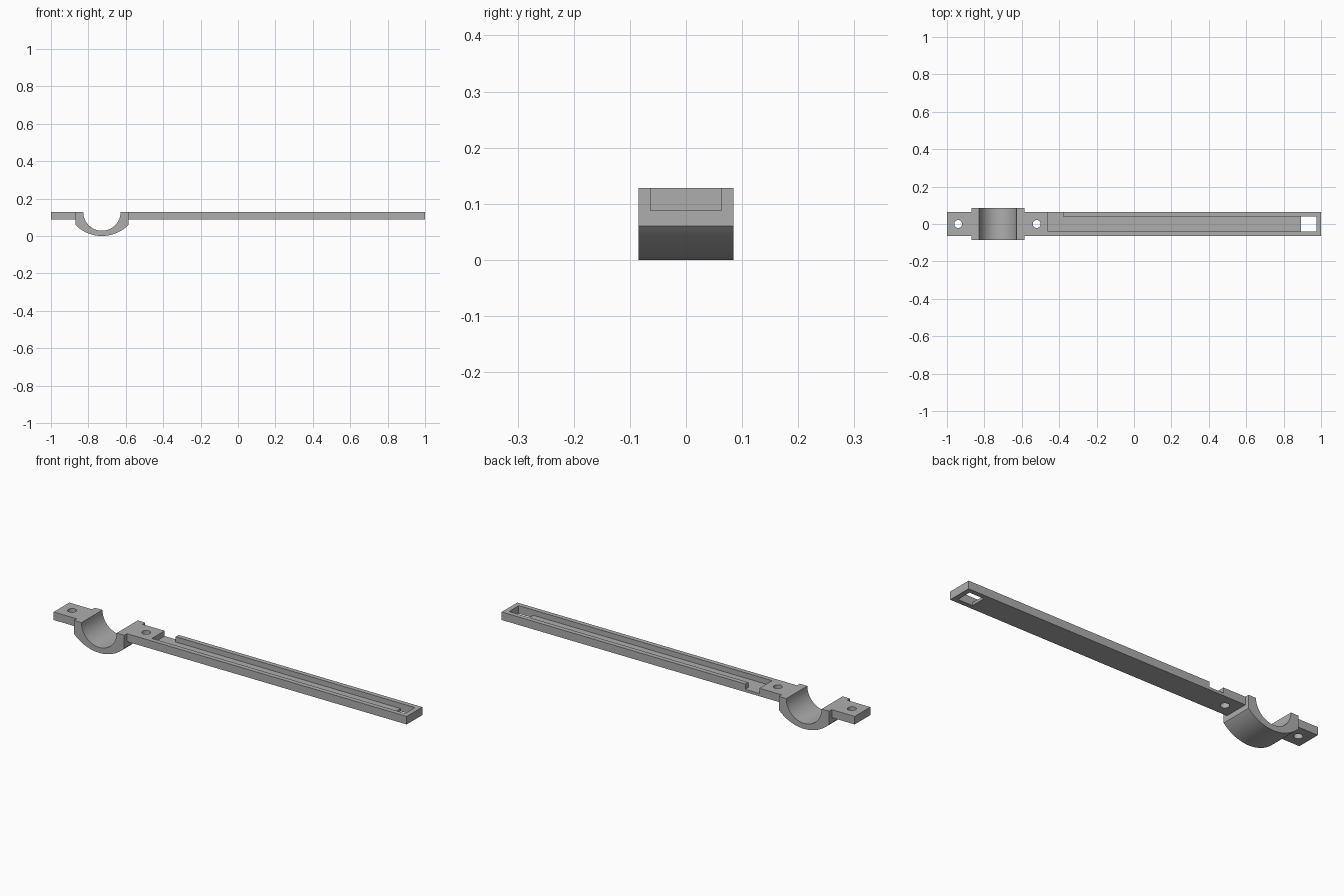
import bpy
import bmesh
import math

if "Cube" in bpy.data.objects:
    bpy.data.objects.remove(bpy.data.objects["Cube"], do_unlink=True)

# Main dimensions
TOP, UNDER, FLOOR = 0.128, 0.087, 0.101
HALF_ARM, HALF_SADDLE, HALF_SLOT = 0.063, 0.085, 0.039
SADDLE_X, SADDLE_HALF_X, BORE = -0.7275, 0.1425, 0.1

grey = bpy.data.materials.new("plain grey")
grey.use_nodes = True
colour = (0.42, 0.42, 0.42, 1)
grey.diffuse_color = colour
grey.node_tree.nodes["Principled BSDF"].inputs["Base Color"].default_value = colour


def add_object(name, bm):
    bmesh.ops.recalc_face_normals(bm, faces=bm.faces)
    mesh = bpy.data.meshes.new(name)
    bm.to_mesh(mesh)
    bm.free()
    mesh.materials.append(grey)
    obj = bpy.data.objects.new(name, mesh)
    bpy.context.collection.objects.link(obj)
    return obj


def box(name, x0, x1, y0, y1, z0, z1):
    bm = bmesh.new()
    bmesh.ops.create_cube(bm, size=1)
    for v in bm.verts:
        v.co.x = x1 if v.co.x > 0 else x0
        v.co.y = y1 if v.co.y > 0 else y0
        v.co.z = z1 if v.co.z > 0 else z0
    return add_object(name, bm)


def screw_hole(x):
    bm = bmesh.new()
    bmesh.ops.create_cone(bm, cap_ends=True, segments=32, radius1=0.021,
                          radius2=0.021, depth=0.2)
    bmesh.ops.translate(bm, verts=bm.verts, vec=(x, 0, TOP))
    return add_object("hole_cutter", bm)


def cut(obj, cutters):
    bpy.context.view_layer.objects.active = obj
    for cutter in cutters:
        mod = obj.modifiers.new("cut", "BOOLEAN")
        mod.operation = "DIFFERENCE"
        mod.solver = "EXACT"
        mod.object = cutter
        bpy.ops.object.modifier_apply(modifier=mod.name)
        bpy.data.objects.remove(cutter, do_unlink=True)


def smooth(obj):
    bpy.ops.object.select_all(action="DESELECT")
    obj.select_set(True)
    bpy.context.view_layer.objects.active = obj
    bpy.ops.object.shade_smooth_by_angle(angle=math.radians(30))


# Saddle: half-round bore above a shallower rounded belly
side_z = 0.06
belly = (SADDLE_HALF_X ** 2 + side_z ** 2) / (2 * side_z)
sweep = math.asin(SADDLE_HALF_X / belly)
steps = 40
profile = [(SADDLE_HALF_X, TOP)]
for i in range(steps + 1):
    a = sweep * (1 - 2 * i / steps)
    profile.append((belly * math.sin(a), belly * (1 - math.cos(a))))
profile.append((-SADDLE_HALF_X, TOP))
for i in range(steps + 1):
    a = math.pi * (1 + i / steps)
    profile.append((BORE * math.cos(a), TOP + BORE * math.sin(a)))

bm = bmesh.new()
face = bm.faces.new([bm.verts.new((SADDLE_X + x, -HALF_SADDLE, z)) for x, z in profile])
grown = bmesh.ops.extrude_face_region(bm, geom=[face])["geom"]
bmesh.ops.translate(bm, vec=(0, 2 * HALF_SADDLE, 0),
                    verts=[g for g in grown if isinstance(g, bmesh.types.BMVert)])
smooth(add_object("saddle", bm))

# Short end tab with its screw hole
tab = box("end_tab", -1, SADDLE_X - SADDLE_HALF_X, -HALF_ARM, HALF_ARM, UNDER, TOP)
cut(tab, [screw_hole(-0.94)])
smooth(tab)

# Long arm: screw hole, open channel, side notch and square end window
arm = box("long_arm", SADDLE_X + SADDLE_HALF_X, 1, -HALF_ARM, HALF_ARM, UNDER, TOP)
cut(arm, [
    screw_hole(-0.52),
    box("channel_cutter", -0.46, 0.975, -HALF_SLOT, HALF_SLOT, FLOOR, 0.2),
    box("notch_cutter", -0.46, -0.38, 0, 0.1, FLOOR, 0.2),
    box("window_cutter", 0.893, 0.975, -HALF_SLOT, HALF_SLOT, 0, 0.2),
])
smooth(arm)
